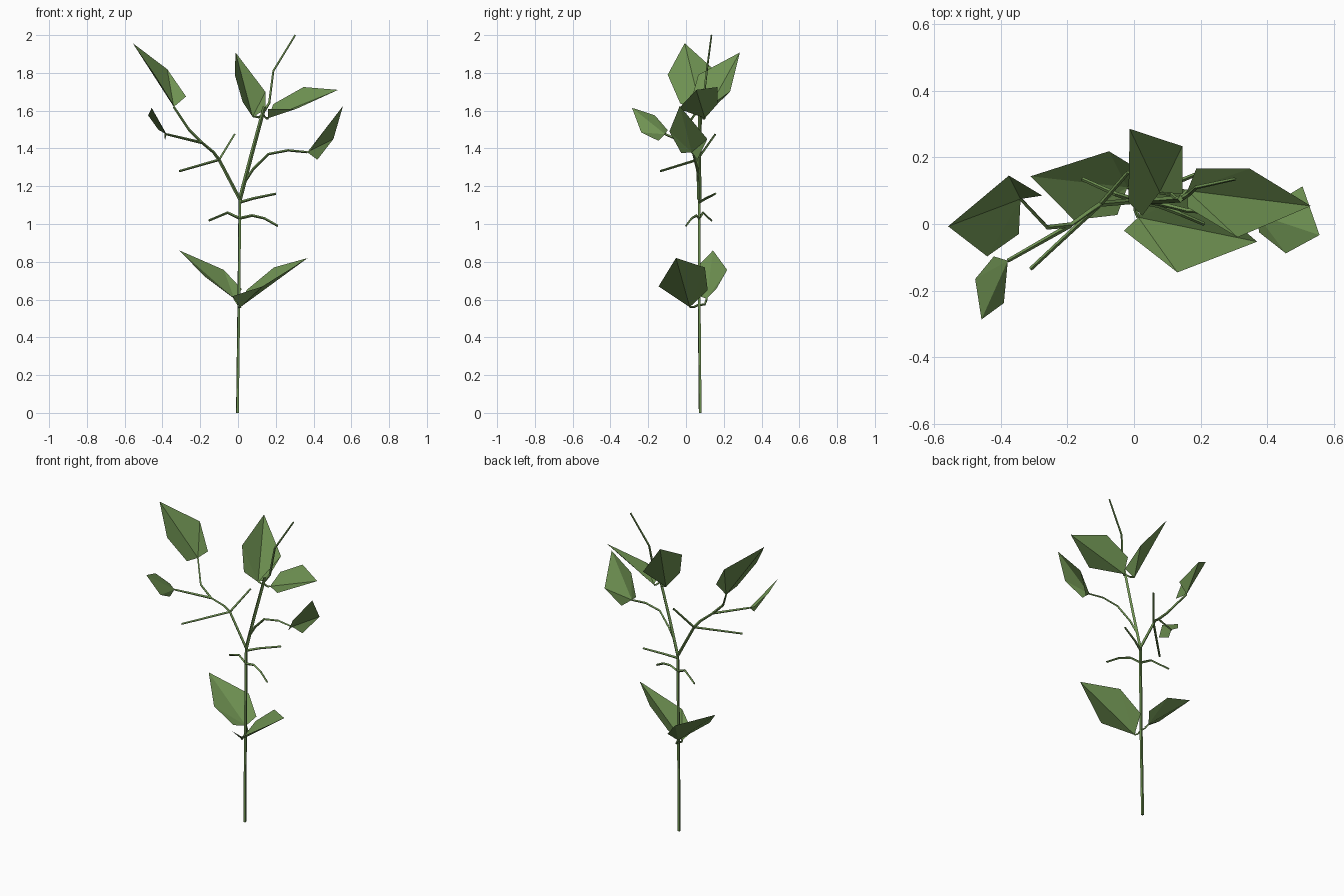
import bpy


def material(name, rgb):
    m = bpy.data.materials.new(name)
    m.diffuse_color = (*rgb, 1)
    return m


green = material("plant_green", (0.16, 0.29, 0.085))


def stalk(name, points, r0=0.008, r1=0.006):
    """Thin faceted, tapering stalk along a path."""
    cu = bpy.data.curves.new(name, 'CURVE')
    cu.dimensions = '3D'
    cu.bevel_depth = 1.0
    cu.bevel_resolution = 0
    cu.use_fill_caps = True
    sp = cu.splines.new('POLY')
    sp.points.add(len(points) - 1)
    for i, p in enumerate(points):
        sp.points[i].co = (*p, 1)
        sp.points[i].radius = r0 + (r1 - r0) * i / (len(points) - 1)
    sp.use_smooth = False
    cu.materials.append(green)
    bpy.context.collection.objects.link(bpy.data.objects.new(name, cu))


def leaf(name, base, base_a, wide_a, tip, wide_b, base_b):
    """Leaf folded along its midrib, two facets on each side."""
    me = bpy.data.meshes.new(name)
    me.from_pydata([base, base_a, wide_a, tip, wide_b, base_b], [],
                   [(0, 1, 2), (0, 2, 3), (0, 3, 4), (0, 4, 5)])
    me.materials.append(green)
    bpy.context.collection.objects.link(bpy.data.objects.new(name, me))


# Main stem and its leaning upper part
fork = (0.01, 0.07, 1.13)
stalk("main_stem", [(-0.003, 0.075, 0), (0.004, 0.07, 0.56), fork], 0.009, 0.009)
stalk("upper_stem", [fork, (0.07, 0.07, 1.36), (0.14, 0.075, 1.62)], 0.011, 0.010)
stalk("top_shoot", [(0.14, 0.075, 1.60), (0.165, 0.09, 1.64), (0.187, 0.11, 1.81),
                    (0.303, 0.135, 2.0)], 0.008, 0.005)

# Left branch, its two leaf stalks and two bare twigs
node = (-0.10, 0.06, 1.34)
split = (-0.19, -0.003, 1.43)
stalk("left_branch", [fork, node, (-0.13, 0.04, 1.38), split], 0.009, 0.007)
stalk("left_upper_stalk", [split, (-0.26, -0.01, 1.50), (-0.34, 0.075, 1.62)])
stalk("left_outer_stalk", [split, (-0.378, -0.11, 1.475)])
stalk("left_twig_front", [node, (-0.31, -0.135, 1.28)], 0.007)
stalk("left_twig_back", [node, (-0.018, 0.155, 1.475)], 0.007)

# Right branch
stalk("right_branch", [fork, (0.03, 0.07, 1.215), (0.08, 0.06, 1.29),
                       (0.16, 0.04, 1.37), (0.265, 0.035, 1.39), (0.367, 0.03, 1.38)])

# Bare twigs around the stem
stalk("twig_right_high", [(0.01, 0.07, 1.115), (0.08, 0.105, 1.135), (0.2, 0.155, 1.16)])
stalk("twig_left_low", [(0.008, 0.07, 1.03), (-0.055, 0.09, 1.06), (-0.155, 0.135, 1.018)])
stalk("twig_right_low", [(0.008, 0.07, 1.03), (0.075, 0.055, 1.045),
                         (0.14, 0.03, 1.03), (0.21, 0.0, 0.99)])

# Short leaf stalks
stalk("low_left_stalk", [(0.004, 0.07, 0.57), (0, 0.10, 0.575), (-0.02, 0.11, 0.605)], 0.006)
stalk("low_right_stalk", [(0.004, 0.07, 0.575), (0.005, 0.04, 0.56), (0.013, 0.02, 0.56)], 0.006)
stalk("top_left_stalk", [(0.13, 0.073, 1.58), (0.11, 0.09, 1.565), (0.077, 0.095, 1.572)], 0.006)
stalk("top_right_stalk", [(0.13, 0.073, 1.58), (0.15, 0.09, 1.56), (0.16, 0.10, 1.56)], 0.006)

# Leaves: base, first side, tip, second side
leaf("upper_left_leaf", (-.34, .075, 1.62), (-.275, .085, 1.675), (-.375, .145, 1.82),
     (-.557, -.007, 1.957), (-.44, -.097, 1.79), (-.345, -.03, 1.637))
leaf("top_back_leaf", (.077, .095, 1.567), (.145, .09, 1.605), (.145, .233, 1.70),
     (-.013, .285, 1.908), (-.017, .065, 1.79), (.025, .025, 1.645))
leaf("top_right_leaf", (.16, .10, 1.56), (.187, .167, 1.635), (.347, .166, 1.725),
     (.53, .054, 1.71), (.31, -.04, 1.61), (.16, .05, 1.61))
leaf("mid_right_leaf", (.367, .03, 1.38), (.42, .06, 1.34), (.505, .113, 1.45),
     (.556, -.033, 1.625), (.455, -.088, 1.49), (.375, -.025, 1.375))
leaf("small_left_leaf", (-.378, -.11, 1.475), (-.387, -.145, 1.44), (-.39, -.237, 1.485),
     (-.457, -.286, 1.615), (-.476, -.165, 1.575), (-.42, -.097, 1.497))
leaf("low_left_leaf", (-.02, .11, .605), (.02, .16, .655), (-.075, .218, .757),
     (-.31, .143, .86), (-.18, .012, .725), (-.05, .027, .632))
leaf("low_right_leaf", (.013, .02, .56), (.045, .115, .65), (.19, .10, .77),
     (.369, -.053, .82), (.13, -.145, .67), (-.03, -.02, .617))
